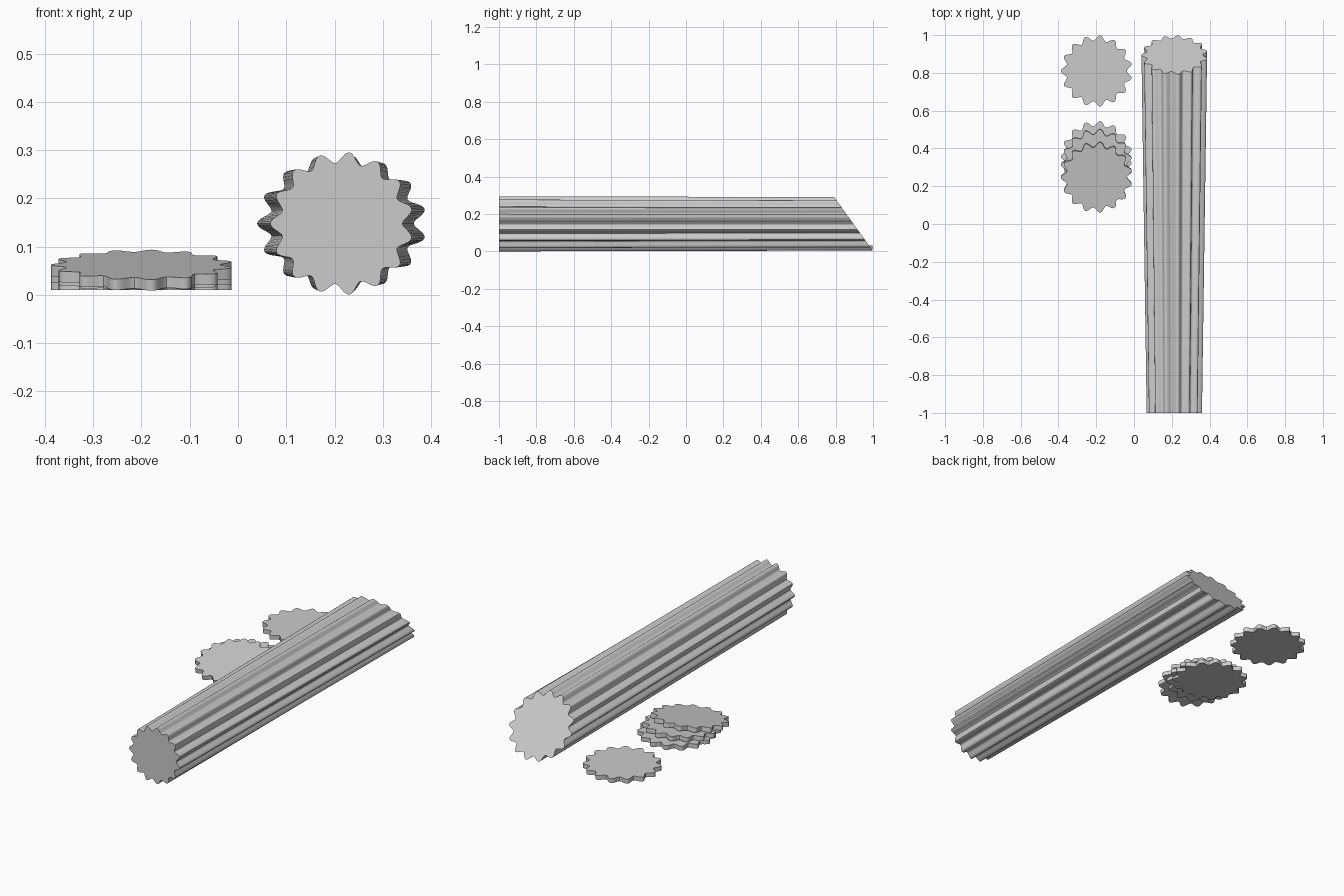
import bpy, bmesh, math
from mathutils import Matrix, Vector

old = bpy.data.objects.get("Cube")
if old:
    bpy.data.objects.remove(old, do_unlink=True)

LOBES = 15
SEGMENTS = LOBES * 12

grey = bpy.data.materials.new("light_grey")
grey.use_nodes = True
colour = (0.6, 0.6, 0.6, 1)
grey.diffuse_color = colour
grey.node_tree.nodes["Principled BSDF"].inputs["Base Color"].default_value = colour


def lobed_outline(radius):
    """Wavy closed outline with one lobe pointing to -x."""
    points = []
    for i in range(SEGMENTS):
        a = math.tau * i / SEGMENTS
        r = radius * (0.925 + 0.075 * math.cos(LOBES * (a - math.pi)))
        points.append((r * math.cos(a), r * math.sin(a)))
    return points


def loft(name, start, end):
    """Solid between two outlines, with flat caps."""
    bm = bmesh.new()
    a = [bm.verts.new(p) for p in start]
    b = [bm.verts.new(p) for p in end]
    bm.faces.new(a)
    bm.faces.new(b)
    for i in range(len(a)):
        j = (i + 1) % len(a)
        bm.faces.new((a[i], a[j], b[j], b[i]))
    bmesh.ops.recalc_face_normals(bm, faces=bm.faces)
    mesh = bpy.data.meshes.new(name)
    bm.to_mesh(mesh)
    bm.free()
    mesh.materials.append(grey)
    obj = bpy.data.objects.new(name, mesh)
    bpy.context.collection.objects.link(obj)
    bpy.ops.object.select_all(action='DESELECT')
    obj.select_set(True)
    bpy.context.view_layer.objects.active = obj
    bpy.ops.object.shade_smooth_by_angle(angle=math.radians(35))
    return obj


# Fluted stick, widening to the back and cut there on a slant
R = 0.148
CX, CZ = 0.215, 0.148
front, back = [], []
for x, z in lobed_outline(R):
    front.append((CX + x, -1, CZ + z))
    bz = z * 0.97
    back.append((CX + x * 1.185, 0.895 - bz * 0.72, CZ + bz))
loft("fluted_stick", front, back)

# Lobed slices: one alone, three in a sliding pile
THICK = 0.023


def slice_disc(name, y, z, tilt):
    outline = lobed_outline(0.189)
    m = (Matrix.Translation(Vector((-0.198, y, z)))
         @ Matrix.Rotation(math.radians(tilt), 4, 'X'))
    loft(name, [m @ Vector((px, py, 0)) for px, py in outline],
         [m @ Vector((px, py, THICK)) for px, py in outline])


slice_disc("single_slice", 0.81, 0.01, 0)
slice_disc("pile_slice_bottom", 0.357, 0.01, 0)
slice_disc("pile_slice_middle", 0.315, 0.026, 5)
slice_disc("pile_slice_top", 0.25, 0.040, 9.5)
